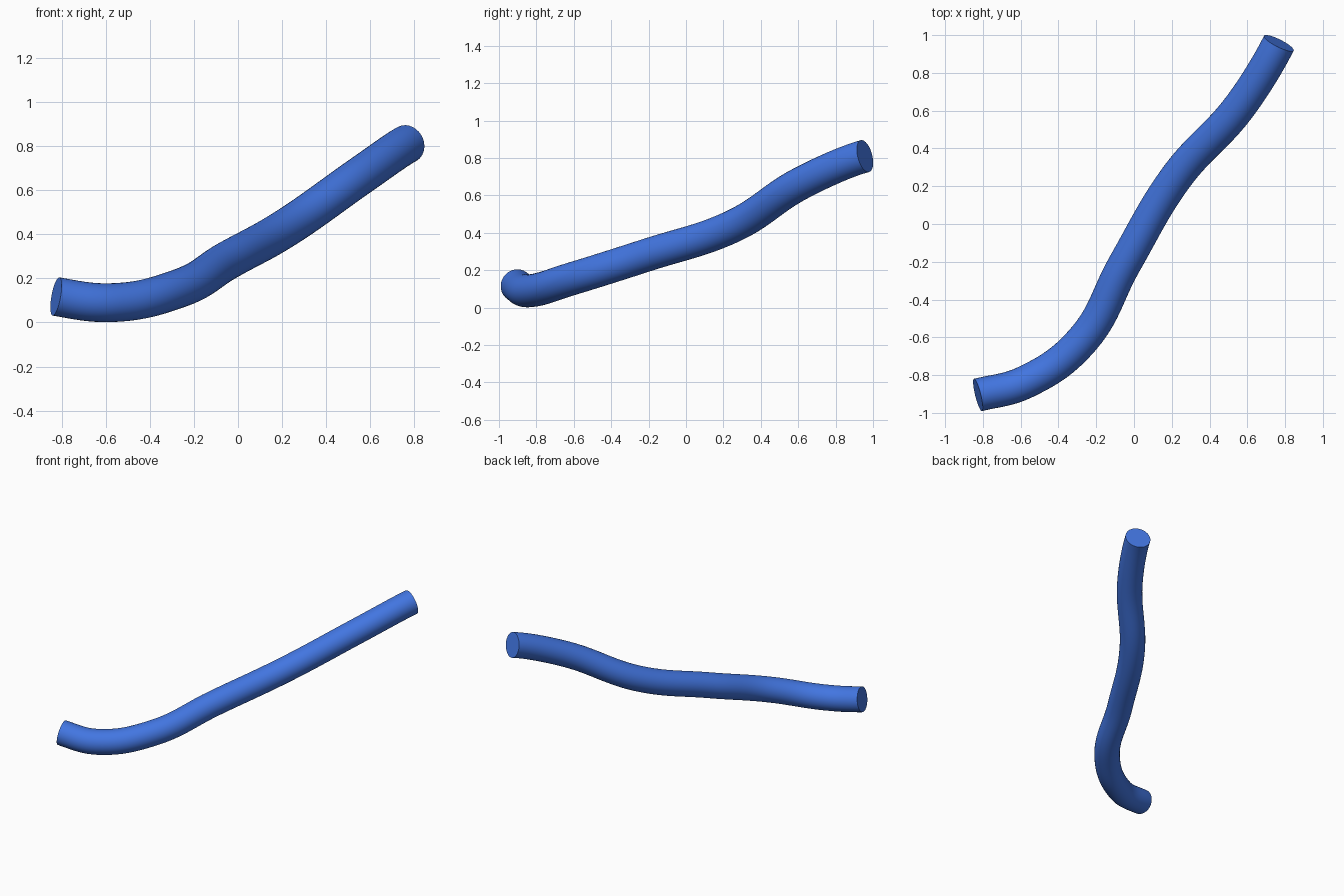
import bpy
from mathutils import Vector

if "Cube" in bpy.data.objects:
    bpy.data.objects.remove(bpy.data.objects["Cube"])

# Centre line of the bent tube
path = [(-0.826, -0.905, 0.118), (-0.573, -0.836, 0.09), (-0.272, -0.614, 0.153),
        (-0.05, -0.212, 0.28), (0.225, 0.249, 0.434), (0.558, 0.62, 0.668),
        (0.767, 0.957, 0.81)]
start_dir = Vector((0.95, 0.235, -0.17)).normalized()
end_dir = Vector((0.44, 0.87, 0.23)).normalized()

curve = bpy.data.curves.new("tube", 'CURVE')
curve.dimensions = '3D'
curve.resolution_u = 10
curve.bevel_depth = 0.088
curve.bevel_resolution = 14
curve.use_fill_caps = True
spline = curve.splines.new('BEZIER')
spline.bezier_points.add(len(path) - 1)
for point, co in zip(spline.bezier_points, path):
    point.co = co
    point.handle_left_type = point.handle_right_type = 'AUTO'

# Square off the two ends along their own directions
for point, d in ((spline.bezier_points[0], start_dir), (spline.bezier_points[-1], end_dir)):
    point.handle_left_type = point.handle_right_type = 'FREE'
    point.handle_left = point.co - d * 0.1
    point.handle_right = point.co + d * 0.1

tube = bpy.data.objects.new("tube", curve)
bpy.context.collection.objects.link(tube)
bpy.context.view_layer.objects.active = tube
tube.select_set(True)
bpy.ops.object.convert(target='MESH')
tube = bpy.context.object
bpy.ops.object.shade_smooth_by_angle()

# Blue surface
blue = bpy.data.materials.new("blue")
blue.diffuse_color = (0.055, 0.18, 0.75, 1)
blue.use_nodes = True
blue.node_tree.nodes["Principled BSDF"].inputs["Base Color"].default_value = blue.diffuse_color
tube.data.materials.clear()
tube.data.materials.append(blue)
